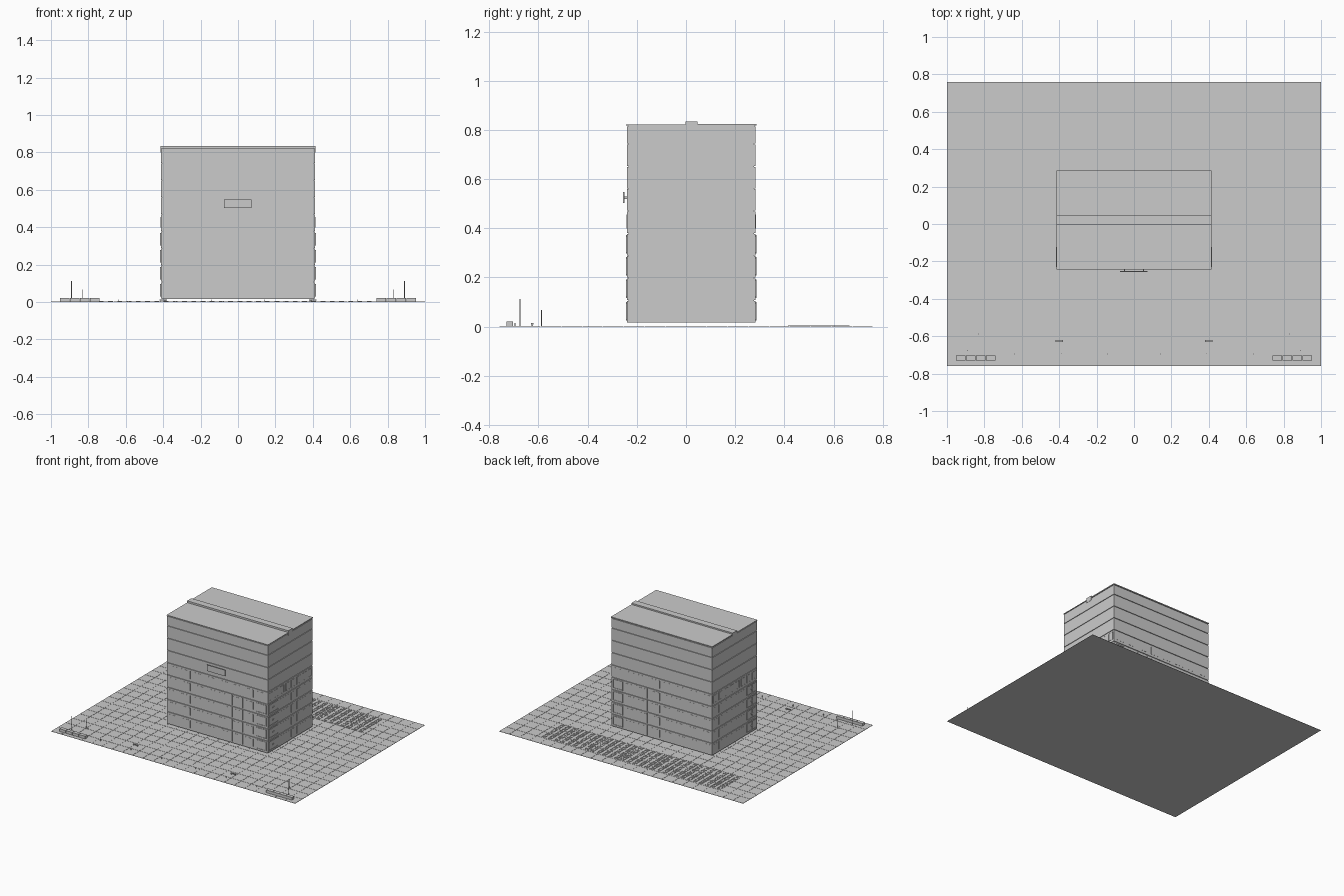
import bpy, bmesh
from mathutils import Matrix, Vector

cube = bpy.data.objects.get("Cube")
if cube:
    bpy.data.objects.remove(cube, do_unlink=True)

stone = bpy.data.materials.new("plain_grey")
stone.use_nodes = True
GREY = (0.6, 0.6, 0.6, 1)
stone.diffuse_color = GREY
stone.node_tree.nodes["Principled BSDF"].inputs["Base Color"].default_value = GREY


class Part:
    """Collects boxes and rods into one named object."""

    def __init__(self, name):
        self.name, self.bm = name, bmesh.new()

    def box(self, x0, x1, y0, y1, z0, z1):
        lo, hi = Vector((x0, y0, z0)), Vector((x1, y1, z1))
        m = Matrix.Translation((lo + hi) / 2) @ Matrix.Diagonal((hi - lo).to_4d())
        m[3][3] = 1
        bmesh.ops.create_cube(self.bm, size=1, matrix=m)

    def rod(self, x, y, z0, z1, r):
        bmesh.ops.create_cone(self.bm, cap_ends=True, segments=8, radius1=r, radius2=r,
                              depth=z1 - z0,
                              matrix=Matrix.Translation((x, y, (z0 + z1) / 2)))

    def wall_plate(self, side, a0, a1, z0, z1, t):
        """Thin plate on one outer wall, measured along that wall."""
        if side == "front":
            self.box(a0, a1, Y0 - t, Y0, z0, z1)
        elif side == "back":
            self.box(a0, a1, Y1, Y1 + t, z0, z1)
        elif side == "left":
            self.box(X, X + t, a0, a1, z0, z1)
        else:
            self.box(-X - t, -X, a0, a1, z0, z1)

    def wall_frame(self, side, a0, a1, z0, z1, w, t):
        self.wall_plate(side, a0, a1, z0, z0 + w, t)
        self.wall_plate(side, a0, a1, z1 - w, z1, t)
        self.wall_plate(side, a0, a0 + w, z0 + w, z1 - w, t)
        self.wall_plate(side, a1 - w, a1, z0 + w, z1 - w, t)

    def finish(self):
        mesh = bpy.data.meshes.new(self.name)
        self.bm.to_mesh(mesh)
        self.bm.free()
        mesh.materials.append(stone)
        obj = bpy.data.objects.new(self.name, mesh)
        bpy.context.collection.objects.link(obj)
        return obj


X, Y0, Y1 = 0.413, -0.24, 0.283
BASE, FLOOR, TOP = 0.016, 0.0908, 0.815
SIDES = ("front", "back", "left", "right")

# Paved plaza: thin slab with square tiles and narrow joints
plaza = Part("plaza_slab")
plaza.box(-1, 1, -0.76, 0.76, 0, 0.0008)
plaza.finish()
tiles = Part("paving_tiles")
NX, NY, GAP = 24, 18, 0.001
sx, sy = 2 / NX, 1.52 / NY
for i in range(NX):
    for j in range(NY):
        x, y = -1 + i * sx, -0.76 + j * sy
        tiles.box(x + GAP, x + sx - GAP, y + GAP, y + sy - GAP, 0.0008, 0.002)
tiles.finish()

# Tower: recessed core with one block per storey, leaving dark joints
core = Part("tower_core")
core.box(-X + 0.006, X - 0.006, Y0 + 0.006, Y1 - 0.006, BASE, TOP)
core.finish()
storeys = Part("storey_blocks")
levels = [BASE + i * FLOOR for i in range(9)] + [TOP]
for z0, z1 in zip(levels, levels[1:]):
    storeys.box(-X, X, Y0, Y1, z0 + 0.002, z1 - 0.002)
storeys.finish()

# Windows on the five lower storeys, eight per wall
windows = Part("window_panes")
frames = Part("window_frames")
for side in SIDES:
    a0, a1 = (-X, X) if side in ("front", "back") else (Y0, Y1)
    step = (a1 - a0) / 8
    for level in range(5):
        z = BASE + level * FLOOR
        for k in range(8):
            c = a0 + (k + 0.5) * step
            h = step * 0.34
            windows.wall_plate(side, c - h, c + h, z + 0.02, z + 0.076, 0.001)
            if level == 4 and side in ("left", "right"):
                frames.wall_frame(side, c - h, c + h, z + 0.02, z + 0.076, 0.002, 0.002)
windows.finish()

# Entrance bays at the wall ends, each with a small handle
for level in range(4):
    z = BASE + level * FLOOR
    frames.wall_frame("front", 0.318, 0.4, z + 0.014, z + 0.08, 0.003, 0.003)
    frames.wall_frame("back", 0.318, 0.4, z + 0.014, z + 0.08, 0.003, 0.003)
    for side in ("left", "right"):
        frames.wall_frame(side, -0.23, -0.122, z + 0.014, z + 0.08, 0.003, 0.003)
        frames.wall_plate(side, -0.188, -0.168, z + 0.044, z + 0.052, 0.004)
    for side in ("front", "back"):
        for x in (0.04, 0.12, 0.205):
            frames.wall_plate(side, x - 0.002, x + 0.002, z + 0.01, z + 0.085, 0.003)
frames.finish()

# Plain framed sign board, standing off the front wall
sign = Part("sign_board")
sign.box(-0.075, 0.072, -0.256, -0.251, 0.503, 0.548)
for x in (-0.05, 0.05):
    sign.box(x - 0.003, x + 0.003, -0.251, Y0, 0.52, 0.53)
sign.finish()

# Roof: two slabs with a raised ridge beam between them
roof = Part("roof_slabs")
roof.box(-X - 0.002, X + 0.002, Y0 - 0.003, 0, 0.818, 0.822)
roof.box(-X - 0.002, X + 0.002, 0, Y1 + 0.003, 0.818, 0.825)
roof.box(-X + 0.004, X - 0.004, Y0 + 0.004, Y1 - 0.004, TOP - 0.001, 0.819)
roof.finish()
ridge = Part("roof_ridge")
ridge.box(-X - 0.002, X + 0.002, -0.003, 0.047, 0.8, 0.835)
ridge.finish()

# Rows of low bicycle stands behind the tower
stands = Part("bicycle_stands")
for i in range(30):
    x = -0.731 + i * 0.0494
    low = 0.415 if i < 5 else 0.425
    for s in (-1, 1):
        stands.box(x + s * 0.011 - 0.001, x + s * 0.011 + 0.001, low, 0.665, 0.002, 0.004)
    for k in range(6):
        y = 0.435 + k * 0.0435
        stands.box(x - 0.013, x + 0.013, y - 0.011, y - 0.004, 0.002, 0.0045)
        stands.box(x - 0.013, x + 0.013, y + 0.004, y + 0.011, 0.002, 0.0045)
stands.finish()

# Planters, lamp posts and small kerb items on both sides of the forecourt
planters = Part("planters")
lamps = Part("lamp_posts")
benches = Part("benches")
bollards = Part("bollards")
for s in (-1, 1):
    for k in range(4):
        x = s * (0.767 + k * 0.0535)
        planters.box(x - 0.0255, x + 0.0255, -0.73, -0.703, 0.001, 0.022)
    lamps.rod(s * 0.89, -0.675, 0.001, 0.112, 0.002)
    lamps.rod(s * 0.83, -0.588, 0.001, 0.068, 0.002)
    lamps.box(s * 0.83 - 0.015, s * 0.83 + 0.015, -0.59, -0.586, 0.002, 0.004)
    x = s * 0.4
    benches.box(x - 0.02, x + 0.02, -0.63, -0.621, 0.009, 0.014)
    for e in (-1, 1):
        benches.box(x + e * 0.016 - 0.002, x + e * 0.016 + 0.002, -0.628, -0.623, 0.001, 0.009)
    for px in (0.14, 0.39, 0.64):
        bollards.rod(s * px, -0.695, 0.001, 0.014, 0.0018)
for part in (planters, lamps, benches, bollards):
    part.finish()
